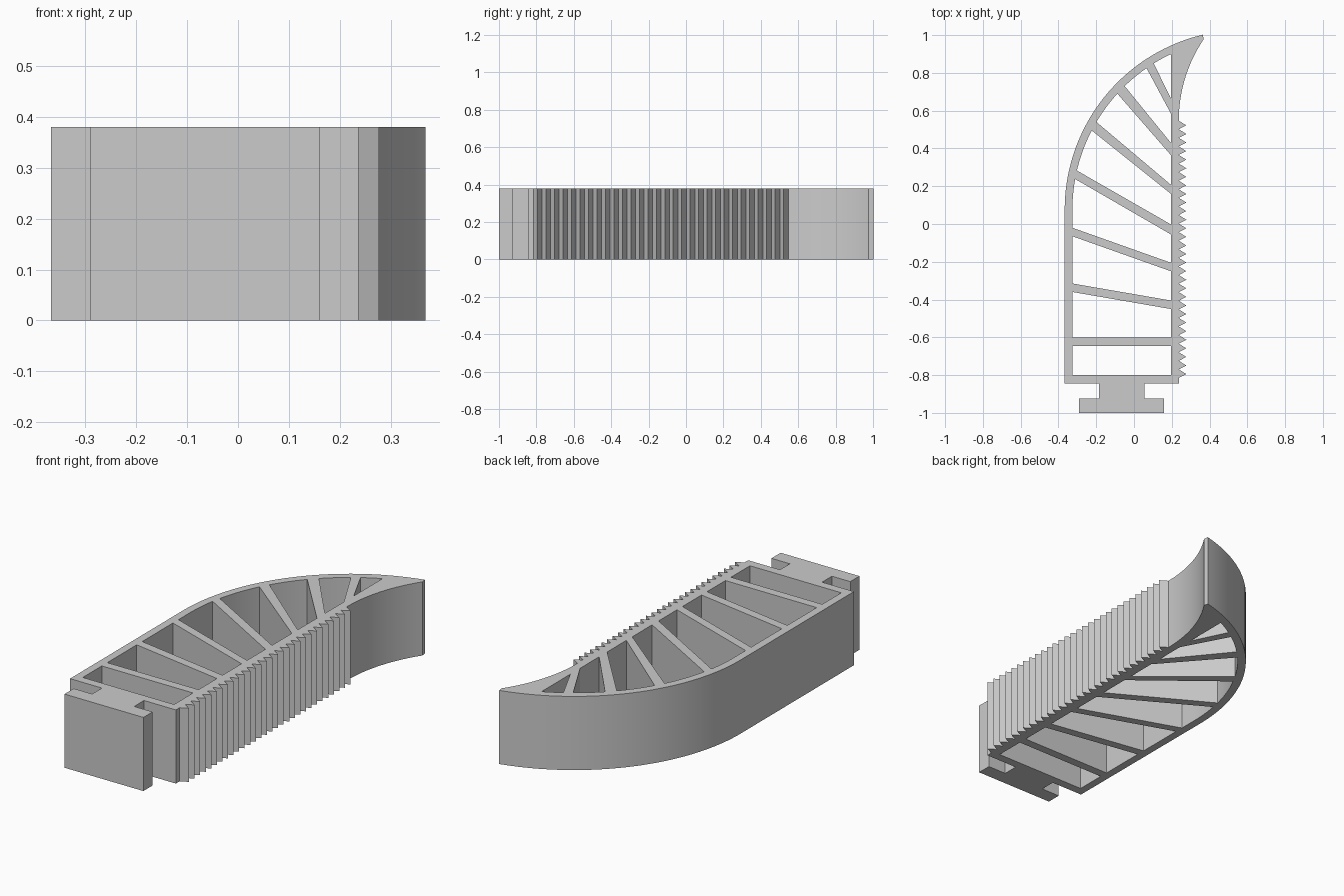
import bpy, bmesh, math

cube = bpy.data.objects.get("Cube")
if cube:
    bpy.data.objects.remove(cube)

HEIGHT = 0.38
CX, CY, R = 0.585, 0.076, 0.952      # circle of the curved back wall
WALL = 0.041                         # wall thickness
INNER_RIGHT, GRIP_X = 0.195, 0.237   # both sides of the grip wall
GRIP_Y0, GRIP_Y1, TEETH = -0.815, 0.547, 30


def back_x(y, r):
    """x of the back wall: straight below the arc centre, round above it."""
    return CX - math.sqrt(r * r - max(y - CY, 0) ** 2)


def outer_outline():
    # T-shaped mounting foot and base plate
    pts = [(-0.367, -0.845), (-0.185, -0.845), (-0.185, -0.925), (-0.29, -0.925),
           (-0.29, -1), (0.16, -1), (0.16, -0.925), (0.055, -0.925),
           (0.055, -0.845), (GRIP_X, -0.845)]
    # saw-tooth grip
    pitch = (GRIP_Y1 - GRIP_Y0) / TEETH
    for i in range(TEETH):
        y = GRIP_Y0 + i * pitch
        pts += [(GRIP_X, y), (GRIP_X + 0.04, y + 0.45 * pitch)]
    # concave underside of the hooked tip
    r, n = 0.77, 20
    sweep = math.asin((0.977 - GRIP_Y1) / r)
    for i in range(n + 1):
        a = sweep * i / n
        pts.append((GRIP_X + r * (1 - math.cos(a)), GRIP_Y1 + r * math.sin(a)))
    # convex back, from the tip down to the straight wall
    n = 40
    start = math.acos((0.365 - CX) / R)
    for i in range(n + 1):
        a = start + (math.pi - start) * i / n
        pts.append((CX + R * math.cos(a), CY + R * math.sin(a)))
    return pts


def window(left_lo, left_hi, right_lo, right_hi):
    """Opening between two ribs, following the inside of the back wall."""
    n = 12
    ys = [left_hi + (left_lo - left_hi) * i / n for i in range(n + 1)]
    if left_hi < CY:                 # straight wall needs only its corners
        ys = [left_hi, left_lo]
    pts = [(INNER_RIGHT, right_lo), (INNER_RIGHT, right_hi)]
    for y in ys:
        x = back_x(y, R - WALL)
        if x < INNER_RIGHT - 0.002:
            pts.append((x, y))
    return pts


# Windows: back wall low, high, then grip wall low, high
windows = [
    (-0.80, -0.645, -0.80, -0.645),
    (-0.60, -0.36, -0.60, -0.45),
    (-0.315, -0.065, -0.405, -0.25),
    (-0.02, 0.238, -0.205, -0.055),
    (0.283, 0.495, -0.002, 0.16),
    (0.54, 0.69, 0.208, 0.365),
    (0.73, 0.825, 0.43, 0.585),
    (0.85, 0.898, 0.665, 0.898),
]

# Fill the ribbed profile and extrude it
bm = bmesh.new()
edges = []
for loop in [outer_outline()] + [window(*w) for w in windows]:
    vs = [bm.verts.new((x, y, 0)) for x, y in loop]
    edges += [bm.edges.new((vs[i - 1], vs[i])) for i in range(len(vs))]
bmesh.ops.triangle_fill(bm, use_beauty=True, use_dissolve=False, edges=edges)
ext = bmesh.ops.extrude_face_region(bm, geom=bm.faces[:], use_keep_orig=True)
top = [g for g in ext["geom"] if isinstance(g, bmesh.types.BMVert)]
bmesh.ops.translate(bm, verts=top, vec=(0, 0, HEIGHT))
bmesh.ops.recalc_face_normals(bm, faces=bm.faces[:])

mesh = bpy.data.meshes.new("ribbed_finger")
bm.to_mesh(mesh)
bm.free()
finger = bpy.data.objects.new("ribbed_finger", mesh)
bpy.context.collection.objects.link(finger)

# Plain grey plastic
grey = bpy.data.materials.new("grey_plastic")
grey.use_nodes = True
colour = (0.6, 0.6, 0.6, 1)
grey.diffuse_color = colour
grey.node_tree.nodes["Principled BSDF"].inputs["Base Color"].default_value = colour
mesh.materials.append(grey)

# Smooth arcs, sharp corners
bpy.ops.object.select_all(action="DESELECT")
finger.select_set(True)
bpy.context.view_layer.objects.active = finger
bpy.ops.object.shade_smooth_by_angle(angle=math.radians(20))
